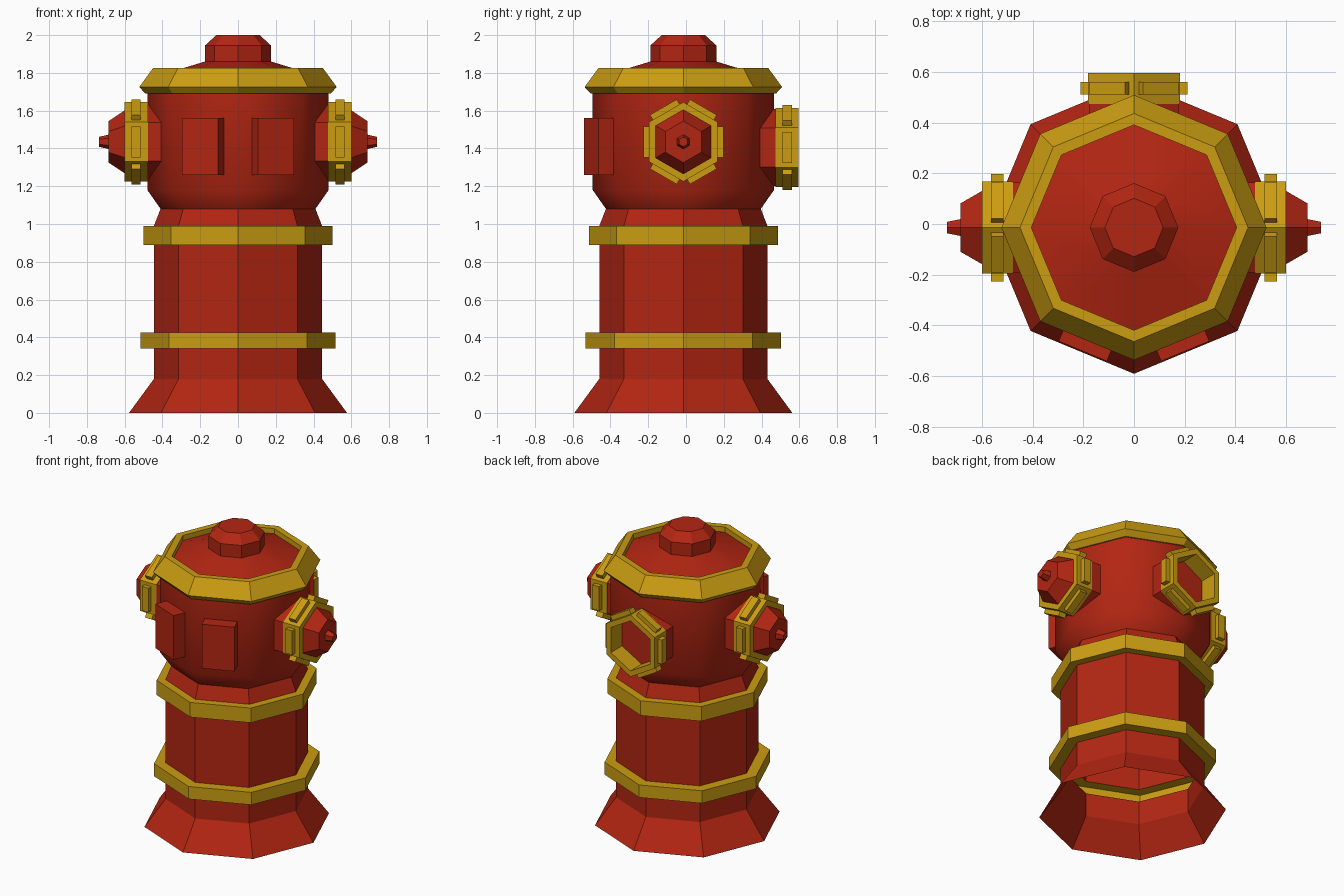
import bpy, bmesh, math
from mathutils import Matrix, Vector

if "Cube" in bpy.data.objects:
    bpy.data.objects.remove(bpy.data.objects["Cube"])

CY = -0.014                      # body axis offset in y


def material(name, rgb):
    m = bpy.data.materials.new(name)
    m.diffuse_color = (*rgb, 1)
    m.use_nodes = True
    m.node_tree.nodes["Principled BSDF"].inputs["Base Color"].default_value = m.diffuse_color
    return m


RED = material("hydrant_red", (0.45, 0.019, 0.006))
YELLOW = material("trim_yellow", (0.60, 0.34, 0.006))


def finish(name, bm, mat, smooth=False, matrix=Matrix()):
    bmesh.ops.recalc_face_normals(bm, faces=bm.faces)
    for f in bm.faces:
        f.smooth = smooth
    me = bpy.data.meshes.new(name)
    bm.to_mesh(me)
    bm.free()
    me.materials.append(mat)
    ob = bpy.data.objects.new(name, me)
    ob.matrix_world = matrix
    bpy.context.collection.objects.link(ob)
    return ob


def lathe(name, profile, n, mat, matrix, smooth=False, cap=False, closed=False):
    """Spin (radius, height) points into an n-sided shell."""
    bm = bmesh.new()
    rings = [[bm.verts.new((r * math.cos(2 * math.pi * i / n),
                            r * math.sin(2 * math.pi * i / n), z))
              for i in range(n)] for r, z in profile]
    pairs = list(zip(rings, rings[1:]))
    if closed:
        pairs.append((rings[-1], rings[0]))
    for a, b in pairs:
        for i in range(n):
            j = (i + 1) % n
            bm.faces.new((a[i], a[j], b[j], b[i]))
    if cap:
        bm.faces.new(rings[-1])
    return finish(name, bm, mat, smooth, matrix)


def frame(origin, out, up):
    """Matrix with local z pointing out and local x pointing up."""
    z, x = Vector(out), Vector(up)
    m = Matrix((x, z.cross(x), z)).transposed().to_4x4()
    m.translation = origin
    return m


def add_box(bm, lo, hi, matrix=Matrix()):
    size = [h - l for l, h in zip(lo, hi)]
    mid = [(l + h) / 2 for l, h in zip(lo, hi)]
    bmesh.ops.create_cube(bm, size=1, matrix=matrix @ Matrix.Translation(mid)
                          @ Matrix.Diagonal((*size, 1)))


body = Matrix.Translation((0, CY, 0))

# Column in three sections, joined by hollow bands
lathe("flared_base", [(0.577, 0), (0.445, 0.18), (0.445, 0.34)], 8, RED, body)
lathe("column", [(0.445, 0.425), (0.445, 0.89)], 8, RED, body)
lathe("column_neck", [(0.445, 0.99), (0.41, 1.08)], 8, RED, body)
for name, r, z0, z1 in (("lower_band", 0.517, 0.34, 0.425),
                        ("upper_band", 0.50, 0.89, 0.99)):
    lathe(name, [(0.445, z0), (r, z0), (r, z1), (0.445, z1)], 8, YELLOW, body)

# Head, rim, lid and top knob
lathe("head", [(0.41, 1.08), (0.48, 1.18), (0.48, 1.69)], 8, RED, body, smooth=True)
lathe("lid_rim", [(0.48, 1.69), (0.49, 1.69), (0.523, 1.725), (0.45, 1.825),
                  (0.405, 1.825), (0.405, 1.79)], 8, YELLOW, body)
lathe("lid", [(0.405, 1.79), (0.175, 1.86)], 8, RED, body, smooth=True)
lathe("top_knob", [(0.175, 1.86), (0.175, 1.945), (0.115, 2.0)], 8, RED, body, cap=True)

# Raised panels on the two front faces
for side, s in (("left", -1), ("right", 1)):
    a = math.radians(22.5) * s
    m = frame((0, CY, 1.41), (math.sin(a), -math.cos(a), 0), (0, 0, 1))
    bm = bmesh.new()
    add_box(bm, (-0.15, -0.103, 0.42), (0.15, 0.103, 0.528))
    finish(side + "_front_panel", bm, RED, matrix=m)

# Hexagonal outlets: neck, ring, lugs, and a stepped plug on the two sides
for side, out, origin, plug in (("left", (-1, 0, 0), (0, CY, 1.435), True),
                                ("right", (1, 0, 0), (0, CY, 1.435), True),
                                ("back", (0, 1, 0), (0, -0.004, 1.405), False)):
    m = frame(origin, out, (0, 0, 1))
    lathe(side + "_outlet_neck", [(0.205, 0.36), (0.205, 0.48)], 6, RED, m, cap=True)
    lathe(side + "_outlet_ring", [(0.21, 0.477), (0.21, 0.60), (0.17, 0.60),
                                  (0.17, 0.477)], 6, YELLOW, m, closed=True)
    bm = bmesh.new()
    for k in range(6):
        add_box(bm, (0.17, -0.082, 0.515), (0.212, 0.082, 0.565),
                Matrix.Rotation(math.radians(30 + 60 * k), 4, 'Z'))
    finish(side + "_outlet_lugs", bm, YELLOW, matrix=m)
    if plug:
        lathe(side + "_outlet_plug", [(0.17, 0.595), (0.11, 0.685), (0.038, 0.685),
                                      (0.026, 0.737)], 6, RED, m, cap=True)
